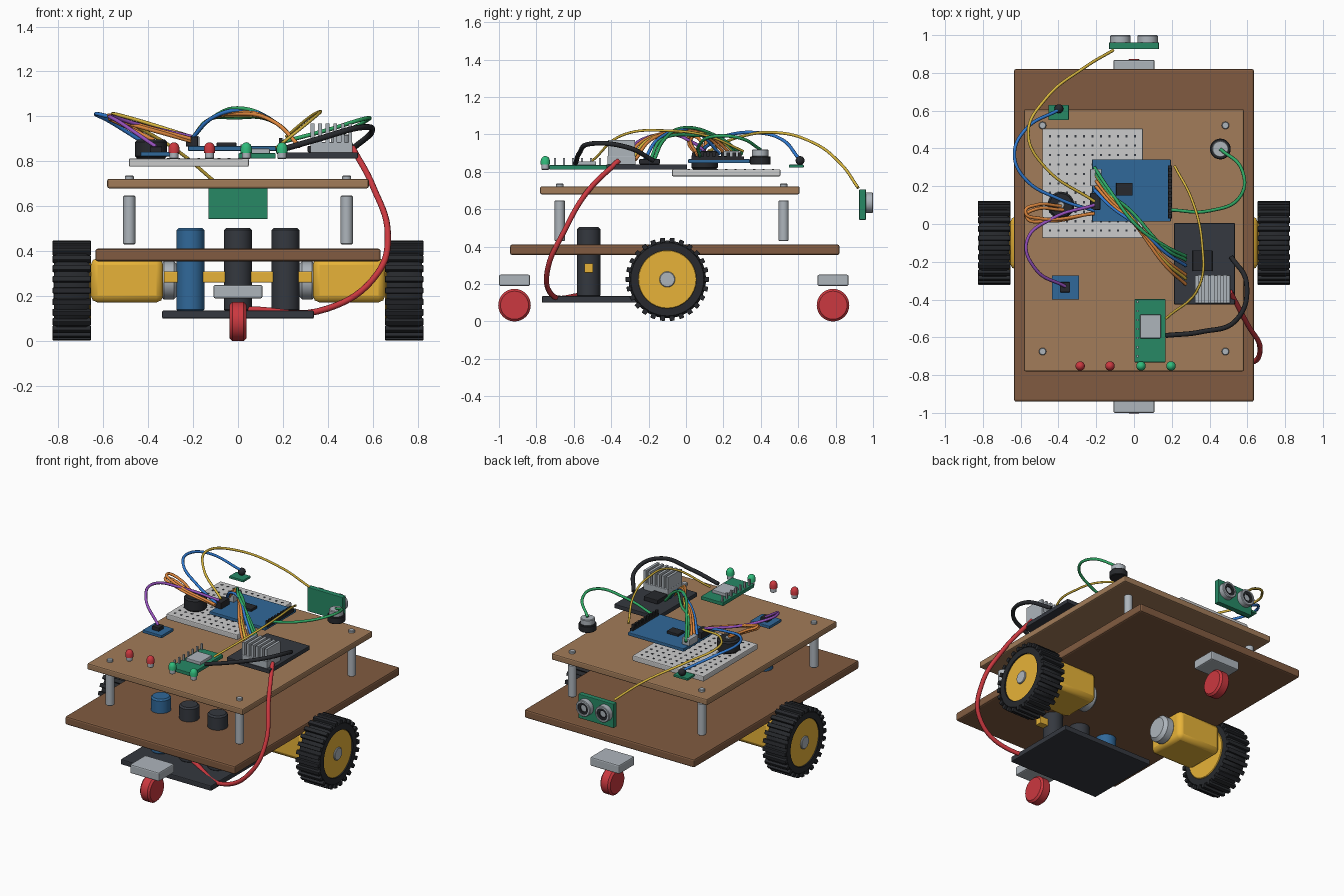
import bpy, bmesh, math
from mathutils import Matrix, Vector

if "Cube" in bpy.data.objects:
    bpy.data.objects.remove(bpy.data.objects["Cube"])

COLS = dict(brown=(.22, .105, .052), tan=(.36, .2, .1), black=(.02, .022, .026), dark=(.035, .04, .05),
            yellow=(.8, .45, .04), red=(.6, .04, .05), green=(.02, .25, .13), blue=(.03, .14, .32),
            steel=(.42, .46, .5), board=(.55, .55, .57), led_green=(.03, .5, .2), w_blue=(.03, .2, .65),
            w_orange=(.75, .25, .05), w_purple=(.3, .08, .5), w_yellow=(.7, .48, .05), w_green=(.03, .4, .13))
MATS = {}


def paint(ob, col):
    if col not in MATS:
        MATS[col] = bpy.data.materials.new(col)
        MATS[col].diffuse_color = (*COLS[col], 1)
    ob.data.materials.append(MATS[col])


def finish(bm, name, col, bevel=0.0, smooth=False):
    me = bpy.data.meshes.new(name)
    bm.to_mesh(me)
    bm.free()
    ob = bpy.data.objects.new(name, me)
    bpy.context.collection.objects.link(ob)
    paint(ob, col)
    if bevel:
        m = ob.modifiers.new("bevel", 'BEVEL')
        m.width, m.segments = bevel, 2
    if smooth:
        bpy.ops.object.select_all(action='DESELECT')
        ob.select_set(True)
        bpy.context.view_layer.objects.active = ob
        bpy.ops.object.shade_smooth_by_angle(angle=math.radians(40))
    return ob


def add_box(bm, c, s, rot=Matrix()):
    bmesh.ops.create_cube(bm, size=1, matrix=rot @ Matrix.Translation(c) @ Matrix.Diagonal((*s, 1)))


def box(name, x, y, z, col, bevel=0.004):
    bm = bmesh.new()
    add_box(bm, [(a + b) / 2 for a, b in (x, y, z)], [b - a for a, b in (x, y, z)])
    return finish(bm, name, col, bevel, bevel > .02)


def boxes(name, centres, size, col):
    bm = bmesh.new()
    for c in centres:
        add_box(bm, c, size)
    return finish(bm, name, col)


def lathe(name, profile, centre, axis, col, n=32):
    """Spin (radius, height) points around an axis through centre."""
    bm = bmesh.new()
    vs = [bm.verts.new((r, 0, h)) for r, h in profile]
    es = [bm.edges.new(p) for p in zip(vs, vs[1:])]
    bmesh.ops.spin(bm, geom=vs + es, cent=(0, 0, 0), axis=(0, 0, 1), angle=math.tau, steps=n)
    bmesh.ops.remove_doubles(bm, verts=bm.verts, dist=1e-5)
    bmesh.ops.recalc_face_normals(bm, faces=bm.faces)
    rot = Vector((0, 0, 1)).rotation_difference(Vector(axis)).to_matrix().to_4x4()
    bm.transform(Matrix.Translation(centre) @ rot)
    return finish(bm, name, col, smooth=True)


def cyl(name, centre, r, h, col, axis=(0, 0, 1), b=0.004, n=32):
    """Solid cylinder with softened rims, starting at centre and running along axis."""
    return lathe(name, [(0, 0), (r - b, 0), (r, b), (r, h - b), (r - b, h), (0, h)], centre, axis, col, n)


def wire(name, pts, r, col):
    cu = bpy.data.curves.new(name, 'CURVE')
    cu.dimensions, cu.bevel_depth, cu.bevel_resolution = '3D', r, 2
    cu.resolution_u, cu.use_fill_caps = 8, True
    sp = cu.splines.new('BEZIER')
    sp.bezier_points.add(len(pts) - 1)
    for p, co in zip(sp.bezier_points, pts):
        p.co = co
        p.handle_left_type = p.handle_right_type = 'AUTO'
    ob = bpy.data.objects.new(name, cu)
    bpy.context.collection.objects.link(ob)
    paint(ob, col)
    bpy.ops.object.select_all(action='DESELECT')
    ob.select_set(True)
    bpy.context.view_layer.objects.active = ob
    bpy.ops.object.convert(target='MESH')


# Decks and standoffs
box("lower_deck", (-.635, .635), (-.94, .82), (.355, .411), "brown", .01)
box("upper_deck", (-.582, .582), (-.78, .607), (.68, .722), "tan", .008)
for sx in (-1, 1):
    for y in (-.675, .522):
        cyl("standoff", (sx * .484, y, .43), .027, .217, "steel", n=20)
        cyl("screw_head", (sx * .484, y, .715), .02, .022, "steel", n=16)

# Drive wheels and gear motors
for s in (-1, 1):
    c, ax = (s * .655, -.1, .225), (s, 0, 0)
    lathe("tyre", [(.155, .005), (.195, .005), (.207, .02), (.207, .15), (.195, .165), (.155, .165),
                   (.155, .005)], c, ax, "black", 48)
    bm = bmesh.new()
    for i in range(26):
        rot = Matrix.Translation((0, -.1, .225)) @ Matrix.Rotation(math.tau * (i + .5) / 26, 4, 'X')
        add_box(bm, (s * .74, 0, .21), (.17, .026, .026), rot)
    finish(bm, "tyre_tread", "black", .003)
    cyl("wheel_hub", c, .157, .158, "yellow", ax)
    cyl("hub_cap", (s * .80, -.1, .225), .042, .022, "steel", ax)
    xs = sorted((s * .333, s * .655))
    box("gear_motor", xs, (-.24, .04), (.172, .369), "yellow", .03)
    cyl("motor_can", (s * .35, -.1, .27), .085, .085, "steel", (-s, 0, 0), .02)

# Casters
for y in (-.917, .786):
    box("caster_bracket", (-.109, .109), (y - .083, y + .083), (.19, .25), "steel", .008)
    cyl("caster_wheel", (-.037, y, .087), .087, .074, "red", (1, 0, 0), .012)

# Battery pack
box("battery_tray", (-.338, .338), (-.77, -.25), (.1, .136), "dark", .006)
for x, col in ((-.212, "blue"), (0, "dark"), (.212, "dark")):
    cyl("battery_cell", (x, -.52, .13), .062, .374, col, b=.01)
box("battery_strap", (-.33, .33), (-.544, -.496), (.26, .31), "yellow")

# Breadboard with holes
box("breadboard", (-.485, .048), (-.075, .505), (.776, .813), "board", .006)
boxes("breadboard_holes", [(-.445 + i * .045, -.035 + j * .05, .813) for i in range(11) for j in range(11)],
      (.012, .012, .004), "dark")

# Controller board
box("controller_board", (-.222, .195), (.012, .342), (.846, .868), "blue")
box("controller_chip", (-.095, -.007), (.15, .218), (.866, .884), "black")
box("usb_socket", (-.232, -.172), (.2, .292), (.866, .912), "steel")
box("power_jack", (-.232, -.178), (.075, .165), (.866, .91), "black")
boxes("header_pins", [(.19, .04 + i * .031, .884) for i in range(9)], (.016, .018, .04), "black")
boxes("header_strip", [(.19, .17, .872)], (.02, .28, .02), "black")

# Motor driver with heat sink
box("driver_board", (.212, .534), (-.425, .005), (.812, .84), "dark")
box("driver_chip", (.31, .415), (-.25, -.14), (.84, .868), "black")
box("heat_sink_base", (.322, .51), (-.42, -.27), (.838, .885), "steel")
boxes("heat_sink_fins", [(.332 + i * .0335, -.345, .924) for i in range(6)], (.017, .145, .09), "steel")

# Radio board
box("radio_board", (.002, .168), (-.732, -.398), (.812, .836), "green")
box("radio_chip", (.032, .142), (-.605, -.48), (.834, .856), "steel")
boxes("radio_pins", [(.018, -.7 + i * .048, .85) for i in range(7)], (.012, .012, .05), "steel")

# Indicator lamps
for x, col in ((-.285, "red"), (-.127, "red"), (.037, "led_green"), (.196, "led_green")):
    cyl("lamp_base", (x, -.752, .81), .02, .034, "steel", n=16)
    lathe("lamp_dome", [(0, 0), (.025, 0), (.025, .022), (.02, .036), (.011, .044), (0, .047)],
          (x, -.752, .838), (0, 0, 1), col, 20)

# Small sensors, buzzer and dial
box("left_sensor_board", (-.434, -.29), (-.4, -.272), (.822, .842), "blue")
box("left_sensor_chip", (-.392, -.338), (-.362, -.308), (.84, .866), "black")
box("light_sensor_board", (-.453, -.345), (.55, .63), (.822, .838), "green")
lathe("light_sensor_bulb", [(.024 * math.sin(a * math.pi / 10), .024 * math.cos(a * math.pi / 10))
                            for a in range(11)], (-.398, .61, .86), (0, 0, 1), "black", 20)
cyl("buzzer", (-.387, .1, .813), .071, .083, "black", b=.01)
cyl("buzzer_hole", (-.387, .1, .89), .02, .009, "steel", n=20)
cyl("dial_base", (.457, .397, .838), .055, .045, "black")
cyl("dial_knob", (.457, .397, .88), .044, .04, "steel")

# Distance sensor at the rear
box("distance_sensor_board", (-.132, .132), (.926, .962), (.543, .706), "green")
for x in (-.072, .072):
    lathe("sensor_barrel", [(0, 0), (.054, 0), (.054, .035), (.05, .039), (.04, .039), (.04, .026), (0, .026)],
          (x, .961, .635), (0, 1, 0), "steel")
    lathe("sensor_mesh_ring", [(.022, 0), (.04, 0), (.04, .009), (.022, .009), (.022, 0)],
          (x, .985, .635), (0, 1, 0), "black")

# Loose wires
wire("battery_cable", [(.05, -.55, .14), (.4, -.72, .145), (.62, -.735, .3), (.667, -.655, .475),
                       (.6, -.53, .69), (.51, -.36, .86)], .014, "red")
wire("ground_cable", [(.515, -.175, .86), (.595, -.31, .93), (.54, -.51, .95), (.36, -.57, .9),
                      (.17, -.59, .845)], .013, "black")
wire("distance_wire", [(-.11, .92, .715), (-.26, .83, .84), (-.47, .66, .965), (-.56, .48, 1.01),
                       (-.47, .3, .99), (-.21, .12, .91)], .008, "w_yellow")
wire("light_wire", [(-.398, .605, .87), (-.575, .5, .98), (-.633, .37, 1.01), (-.577, .24, 1.0),
                    (-.39, .13, .95), (-.21, .07, .9)], .009, "w_blue")
wire("left_sensor_wire", [(-.365, -.33, .865), (-.52, -.24, .97), (-.567, -.09, 1.0), (-.43, .03, .96),
                          (-.21, .1, .91)], .009, "w_purple")
wire("buzzer_wire", [(-.387, .095, .895), (-.52, .1, .98), (-.575, .065, 1.005), (-.5, .03, .98),
                     (-.21, .055, .9)], .009, "w_orange")
wire("buzzer_wire", [(-.375, .075, .895), (-.53, .075, .97), (-.57, .04, .99), (-.46, .015, .96),
                     (-.21, .06, .89)], .009, "w_orange")
wire("dial_wire", [(.457, .397, .92), (.57, .29, .98), (.565, .15, .99), (.4, .07, .94), (.195, .074, .885)],
     .009, "w_green")
wire("radio_wire", [(.215, .307, .91), (.31, .12, .99), (.36, -.1, 1.02), (.345, -.33, 1.0),
                    (.17, -.5, .86)], .007, "w_yellow")
# Bundle from controller to driver
for i, col in enumerate(("w_green", "w_blue", "w_orange", "w_orange", "w_yellow", "w_green")):
    y0, y1 = (.3, .18, .21, .24, .27, .28)[i], (-.17, -.22, -.27, -.32, -.29, -.19)[i]
    top = 1.035 - .008 * i
    wire("driver_wire", [(-.21, y0, .895), (-.12, .62 * y0 - .02, .99), (.02 - .01 * i, .02 + .2 * y1 + .02 * i, top),
                         (.17, .7 * y1, .97), (.275, y1, .865)], .009, col)

for m in bpy.data.materials:
    if m.users and not m.is_grease_pencil:
        m.use_nodes = True
        m.node_tree.nodes["Principled BSDF"].inputs["Base Color"].default_value = m.diffuse_color
